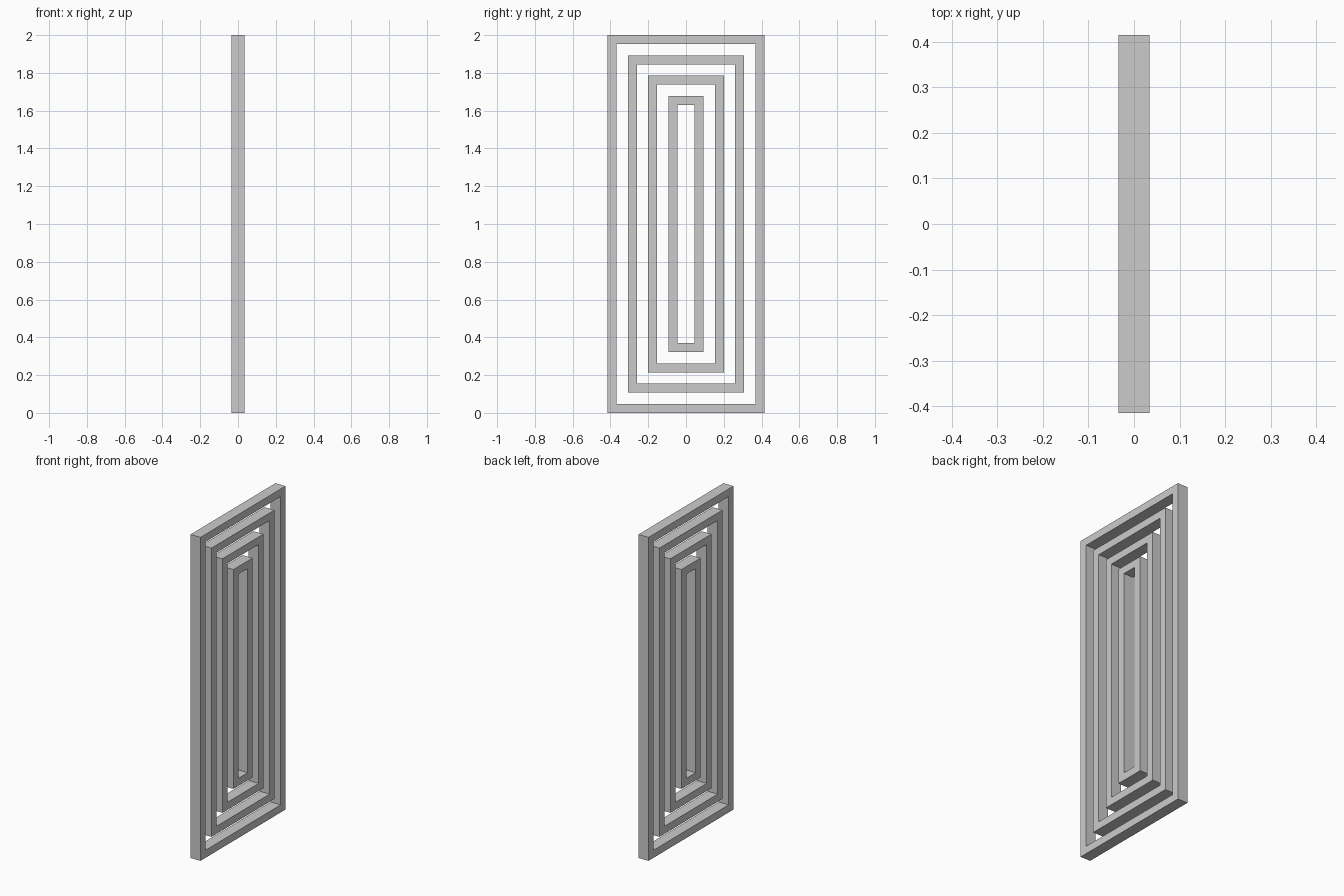
import bpy
import bmesh

if "Cube" in bpy.data.objects:
    bpy.data.objects.remove(bpy.data.objects["Cube"])

HALF_DEPTH = 0.034   # half thickness along x
BAR = 0.047          # width of each frame bar
STEP = 0.1073        # inset from one frame to the next
HALF_Y, HALF_Z = 0.415, 1.0


def rectangle(bm, x, hy, hz):
    return [bm.verts.new((x, sy * hy, 1.0 + sz * hz))
            for sy, sz in ((-1, -1), (1, -1), (1, 1), (-1, 1))]


def rectangular_frame(name, hy, hz):
    bm = bmesh.new()
    # Cross-section loop: outer back, outer front, inner front, inner back
    loops = [rectangle(bm, -HALF_DEPTH, hy, hz),
             rectangle(bm, HALF_DEPTH, hy, hz),
             rectangle(bm, HALF_DEPTH, hy - BAR, hz - BAR),
             rectangle(bm, -HALF_DEPTH, hy - BAR, hz - BAR)]
    for k in range(4):
        a, b = loops[k], loops[(k + 1) % 4]
        for i in range(4):
            j = (i + 1) % 4
            bm.faces.new((a[i], a[j], b[j], b[i]))
    bmesh.ops.recalc_face_normals(bm, faces=bm.faces)
    mesh = bpy.data.meshes.new(name)
    bm.to_mesh(mesh)
    bm.free()
    bpy.context.collection.objects.link(bpy.data.objects.new(name, mesh))


# Four concentric flush frames, outermost first
for n, name in enumerate(("outer_frame", "second_frame", "third_frame", "inner_frame")):
    rectangular_frame(name, HALF_Y - n * STEP, HALF_Z - n * STEP)
